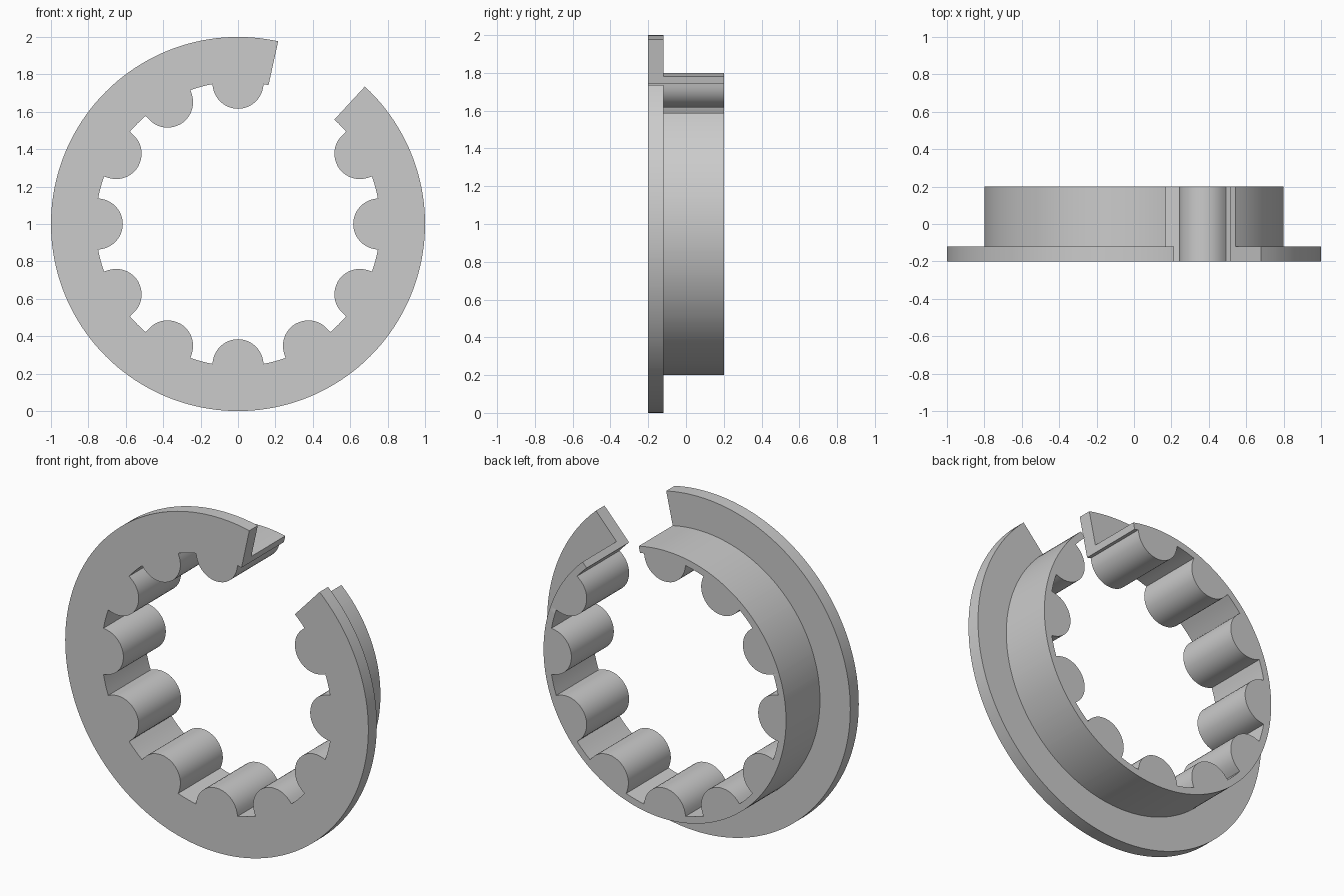
import bpy, bmesh
from math import sin, cos, atan2, hypot, radians, pi

cube = bpy.data.objects.get("Cube")
if cube:
    bpy.data.objects.remove(cube, do_unlink=True)

FLANGE_R, COLLAR_R, BORE_R = 1.0, 0.8, 0.76
TOOTH_C, TOOTH_R = 0.752, 0.136
FRONT, STEP, BACK = -0.2, -0.12, 0.2
GAP_START, GAP_END = radians(77.6), radians(407.3)

grey = bpy.data.materials.new("plain grey")
grey.use_nodes = True
colour = (0.6, 0.6, 0.6, 1)
grey.diffuse_color = colour
grey.node_tree.nodes["Principled BSDF"].inputs["Base Color"].default_value = colour


def bore_arc(a, b, steps):
    """Evenly spaced points on the bore, as (angle, radius)."""
    return [(a + (b - a) * i / steps, BORE_R) for i in range(steps + 1)]


def tooth(centre, steps=18):
    """Rounded tooth pointing inward, as (angle, radius)."""
    points = []
    for i in range(steps + 1):
        t = radians(80) * (2 * i / steps - 1)
        u, v = TOOTH_C - TOOTH_R * cos(t), TOOTH_R * sin(t)
        points.append((centre + atan2(v, u), hypot(u, v)))
    return points


# Inner outline: bore arcs alternating with eleven teeth
outline, cursor = [], GAP_START
for k in range(11):
    points = tooth(pi / 2 + k * pi / 6)
    outline += bore_arc(cursor, points[0][0], 4 if k else 1) + points
    cursor = points[-1][0]
outline += bore_arc(cursor, GAP_END, 3)

# Sweep the L-shaped section (flange and collar) around the open ring
bm = bmesh.new()
sections = []
for angle, inner in outline:
    section = [(inner, FRONT), (FLANGE_R, FRONT), (FLANGE_R, STEP),
               (COLLAR_R, STEP), (COLLAR_R, BACK), (inner, BACK)]
    sections.append([bm.verts.new((r * cos(angle), y, 1 + r * sin(angle)))
                     for r, y in section])
for a, b in zip(sections, sections[1:]):
    for i in range(6):
        j = (i + 1) % 6
        bm.faces.new((a[i], a[j], b[j], b[i]))
bm.faces.new(sections[0])
bm.faces.new(sections[-1])
bmesh.ops.remove_doubles(bm, verts=bm.verts, dist=1e-5)
bmesh.ops.recalc_face_normals(bm, faces=bm.faces)

mesh = bpy.data.meshes.new("toothed_flange_ring")
bm.to_mesh(mesh)
bm.free()
mesh.materials.append(grey)
ring = bpy.data.objects.new("toothed_flange_ring", mesh)
bpy.context.collection.objects.link(ring)

bpy.ops.object.select_all(action='DESELECT')
ring.select_set(True)
bpy.context.view_layer.objects.active = ring
bpy.ops.object.shade_smooth_by_angle(angle=radians(30))
